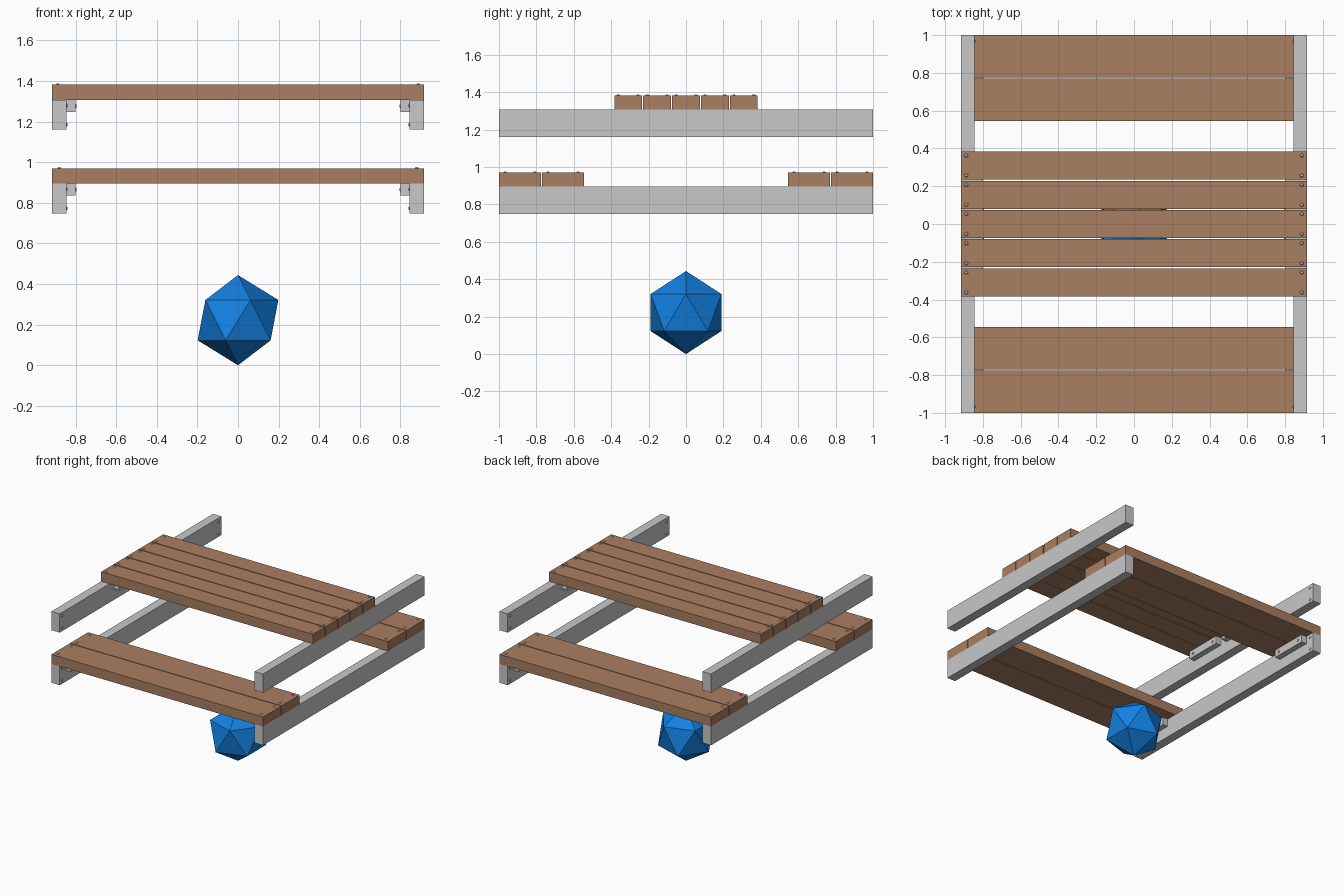
import bpy, bmesh, math
from mathutils import Matrix, Vector

if "Cube" in bpy.data.objects:
    bpy.data.objects.remove(bpy.data.objects["Cube"])


def material(name, rgb):
    m = bpy.data.materials.new(name)
    m.diffuse_color = (*rgb, 1)
    m.use_nodes = True
    m.node_tree.nodes["Principled BSDF"].inputs["Base Color"].default_value = m.diffuse_color
    return m


WOOD = material("brown wood", (0.40, 0.21, 0.12))
GREY = material("light grey", (0.58, 0.58, 0.58))
BLUE = material("blue", (0.006, 0.22, 0.76))


def finish(name, bm, mat):
    me = bpy.data.meshes.new(name)
    bm.to_mesh(me)
    bm.free()
    me.materials.append(mat)
    ob = bpy.data.objects.new(name, me)
    bpy.context.collection.objects.link(ob)
    return ob


def box(name, lo, hi, mat):
    lo, hi = Vector(lo), Vector(hi)
    bm = bmesh.new()
    bmesh.ops.create_cube(bm, size=1, matrix=Matrix.Translation((lo + hi) / 2)
                          @ Matrix.Diagonal((*(hi - lo), 1)))
    return finish(name, bm, mat)


def screws(name, spots):
    # low domed heads: list of (position, outward direction)
    bm = bmesh.new()
    for p, d in spots:
        d = Vector(d)
        rot = d.to_track_quat('Z', 'Y').to_matrix().to_4x4()
        bmesh.ops.create_cone(bm, cap_ends=True, segments=10, radius1=0.011, radius2=0.006,
                              depth=0.006, matrix=Matrix.Translation(Vector(p) + d * 0.002) @ rot)
    finish(name, bm, GREY)


W, INNER, CLEAT_IN = 0.917, 0.845, 0.80     # half width, inner beam face, inner cleat face
BEAM_H, CLEAT_H, BOARD_H = 0.147, 0.06, 0.075


def level(label, z, boards, cleats, screw_x, screw_dy):
    # z is the top of the beams; boards = (centre y, width), cleats = (y0, y1)
    top_screws, side_screws = [], []
    for i, (y, w) in enumerate(boards):
        box(f"{label}_board_{i + 1}", (-W, y - w / 2, z), (W, y + w / 2, z + BOARD_H), WOOD)
        for sx in (-1, 1):
            for sy in (-1, 1):
                top_screws.append(((sx * screw_x, y + sy * screw_dy, z + BOARD_H), (0, 0, 1)))
    for sx, side in ((-1, "left"), (1, "right")):
        xs = sorted((sx * INNER, sx * W))
        box(f"{label}_beam_{side}", (xs[0], -1, z - BEAM_H), (xs[1], 1, z), GREY)
        for sy in (-1, 1):
            for dz in (0.028, 0.122):
                side_screws.append(((sx * INNER, sy * 0.968, z - dz), (-sx, 0, 0)))
        xs = sorted((sx * CLEAT_IN, sx * INNER))
        for i, (y0, y1) in enumerate(cleats):
            box(f"{label}_cleat_{side}_{i + 1}", (xs[0], y0, z - CLEAT_H), (xs[1], y1, z), GREY)
            for y in (y0 + 0.04, y1 - 0.04):
                side_screws.append(((sx * CLEAT_IN, y, z - 0.03), (-sx, 0, 0)))
    screws(f"{label}_board_screws", top_screws)
    screws(f"{label}_side_screws", side_screws)


# table top on the upper pair of beams
level("table", 1.307, [(i * 0.1547, 0.148) for i in range(-2, 3)],
      [(-0.33, -0.033), (0.033, 0.33)], 0.888, 0.053)

# front and back seats on the lower pair of beams
level("seat", 0.895, [(s * y, 0.2245) for s in (-1, 1) for y in (0.888, 0.6575)],
      [(-0.925, -0.63), (0.63, 0.925)], 0.880, 0.08)

# twenty-sided ball on the ground
bm = bmesh.new()
bmesh.ops.create_icosphere(bm, subdivisions=1, radius=0.222,
                           matrix=Matrix.Translation((0, 0, 0.222)))
finish("faceted_ball", bm, BLUE)
